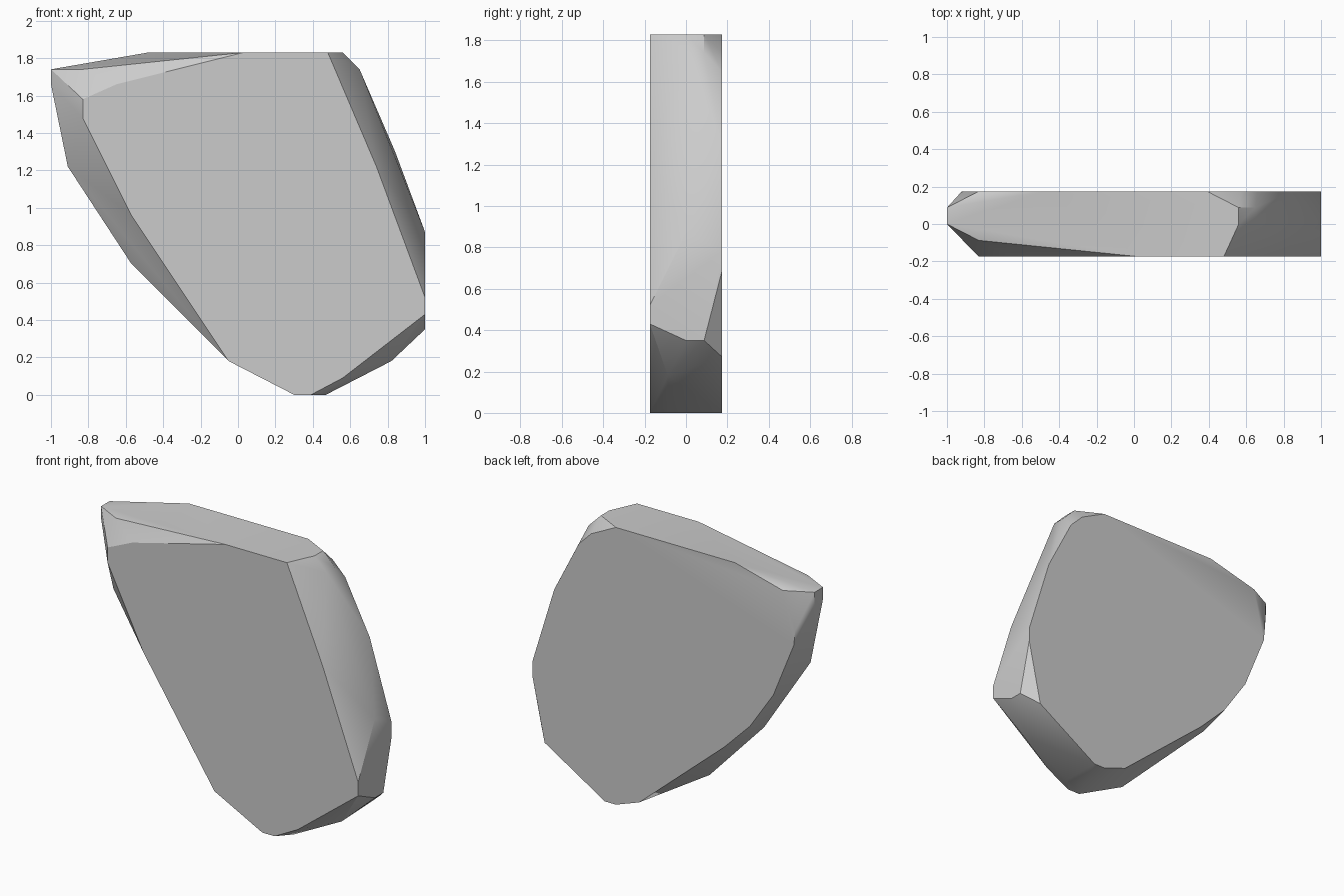
import bpy
import bmesh
import math

# Remove the default cube
default_cube = bpy.data.objects.get("Cube")
if default_cube:
    bpy.data.objects.remove(default_cube, do_unlink=True)


def make_material(name, colour):
    material = bpy.data.materials.new(name)
    material.use_nodes = True
    material.diffuse_color = colour
    shader = material.node_tree.nodes["Principled BSDF"]
    shader.inputs["Base Color"].default_value = colour
    return material


def make_hull(name, slices, material):
    """Wrap a convex skin around (x, z) outlines placed at several depths."""
    bm = bmesh.new()
    for depth, outline in slices:
        for x, z in outline:
            bm.verts.new((x, depth, z))
    result = bmesh.ops.convex_hull(bm, input=bm.verts)
    unused = {g for g in result["geom_interior"] + result["geom_unused"]
              if isinstance(g, bmesh.types.BMVert)}
    bmesh.ops.delete(bm, geom=list(unused), context="VERTS")
    # Merge the triangles of each flat side into one face
    bmesh.ops.dissolve_limit(bm, angle_limit=math.radians(1),
                             verts=bm.verts, edges=bm.edges)
    bmesh.ops.recalc_face_normals(bm, faces=bm.faces)
    mesh = bpy.data.meshes.new(name)
    bm.to_mesh(mesh)
    bm.free()
    mesh.materials.append(material)
    obj = bpy.data.objects.new(name, mesh)
    bpy.context.collection.objects.link(obj)
    return obj


# Outline of the flat front side
front_outline = [
    (-0.83, 1.48), (-0.83, 1.58), (-0.65, 1.66), (0.03, 1.83),
    (0.48, 1.83), (0.74, 1.22), (1, 0.52), (1, 0.43), (0.56, 0.09),
    (0.39, 0), (0.3, 0), (-0.05, 0.18), (-0.57, 0.96),
]
# Chipped corners between the front and the middle
front_chips = [(-0.83, 1.74), (0.82, 0.18), (0.47, 0)]
# Widest outline, in the middle of the slab
middle_outline = [
    (-1, 1.74), (-1, 1.66), (-0.91, 1.22), (-0.57, 0.7),
    (1, 0.35), (1, 0.87), (0.65, 1.74), (0.56, 1.83),
]
# Chipped corners between the middle and the back
back_chips = [(-1, 1.74), (-1, 1.66), (1, 0.35), (0.65, 1.74), (0.56, 1.83)]
# Outline of the flat back side
back_outline = [
    (-0.48, 1.83), (-0.83, 1.74), (-0.92, 1.5), (-0.91, 1.4),
    (-0.76, 1.03), (-0.59, 0.78), (-0.4, 0.59), (0.22, 0.06),
    (0.39, 0), (0.47, 0), (0.91, 0.27), (1, 0.69), (1, 0.78),
    (0.84, 1.3), (0.66, 1.65), (0.57, 1.74), (0.39, 1.83),
]

stone_grey = make_material("stone_grey", (0.6, 0.6, 0.6, 1))
stone = make_hull("stone_slab", [
    (-0.175, front_outline),
    (-0.0875, front_chips),
    (0, middle_outline),
    (0.0875, back_chips),
    (0.175, back_outline),
], stone_grey)

# Soft facets with crisp chipped edges
bpy.ops.object.select_all(action="DESELECT")
stone.select_set(True)
bpy.context.view_layer.objects.active = stone
bpy.ops.object.shade_smooth_by_angle(angle=math.radians(30))
